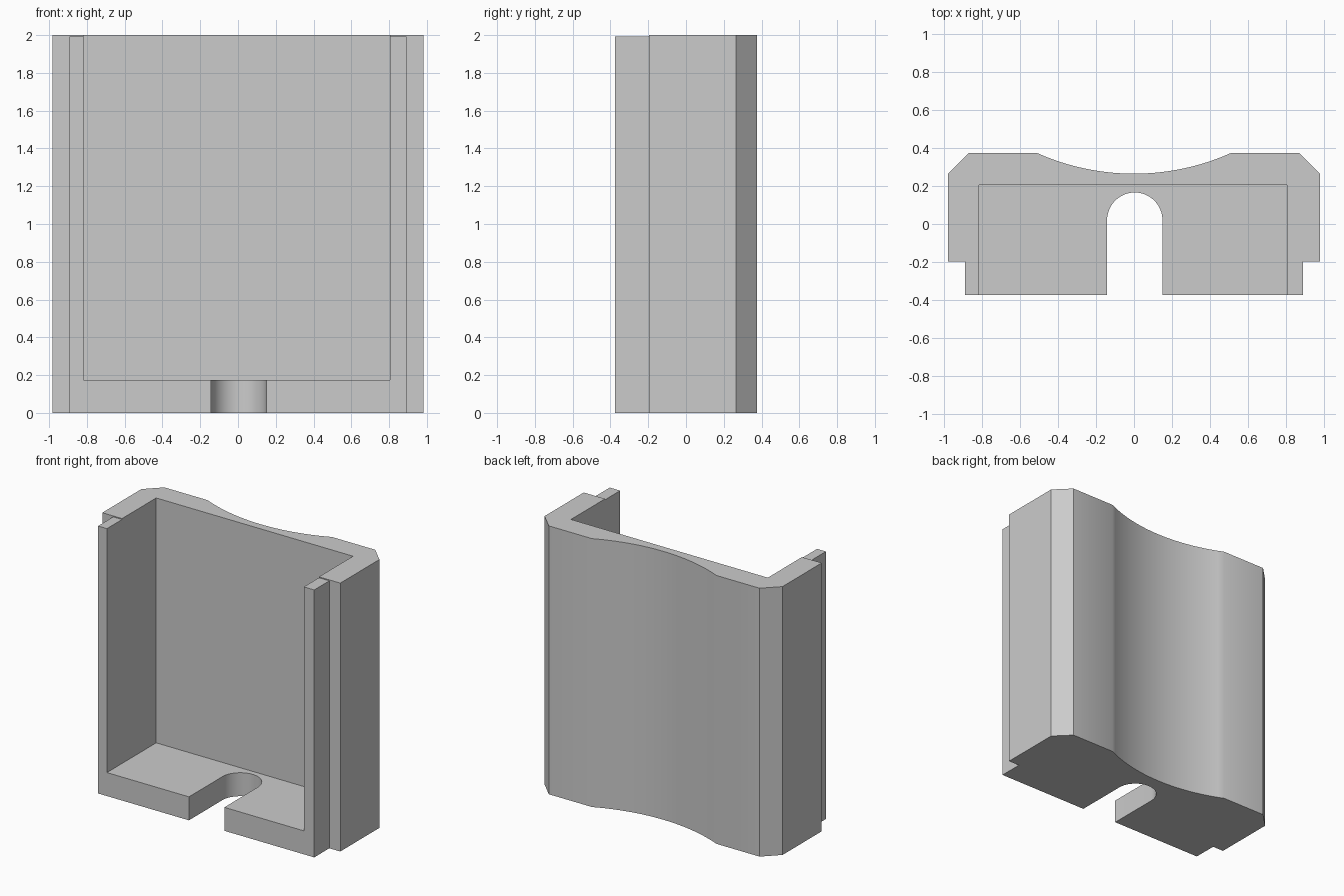
import bpy
import bmesh
from math import asin, cos, pi, radians, sin

default = bpy.data.objects.get("Cube")
if default:
    bpy.data.objects.remove(default, do_unlink=True)

grey = bpy.data.materials.new("plain grey")
grey.use_nodes = True
colour = (0.6, 0.6, 0.6, 1)
grey.diffuse_color = colour
grey.node_tree.nodes["Principled BSDF"].inputs["Base Color"].default_value = colour


def prism(name, outline, bottom, top):
    """Extrude a flat outline upwards into a closed solid."""
    bm = bmesh.new()
    face = bm.faces.new([bm.verts.new((x, y, bottom)) for x, y in outline])
    extruded = bmesh.ops.extrude_face_region(bm, geom=[face])["geom"]
    verts = [v for v in extruded if isinstance(v, bmesh.types.BMVert)]
    bmesh.ops.translate(bm, verts=verts, vec=(0, 0, top - bottom))
    bmesh.ops.recalc_face_normals(bm, faces=bm.faces)
    mesh = bpy.data.meshes.new(name)
    bm.to_mesh(mesh)
    bm.free()
    mesh.materials.append(grey)
    obj = bpy.data.objects.new(name, mesh)
    bpy.context.collection.objects.link(obj)
    return obj


def rectangle(x0, x1, y0, y1):
    return [(x0, y0), (x1, y0), (x1, y1), (x0, y1)]


def cut(target, cutter):
    cutter.hide_render = True
    mod = target.modifiers.new("cut", 'BOOLEAN')
    mod.operation = 'DIFFERENCE'
    mod.solver = 'EXACT'
    mod.object = cutter
    bpy.context.view_layer.objects.active = target
    bpy.ops.object.modifier_apply(modifier=mod.name)
    bpy.data.objects.remove(cutter, do_unlink=True)


# Body: stepped front rails, chamfered back corners, hollow curved back
front, step, back = -0.375, -0.197, 0.375
half_chord, sag = 0.513, 0.11
radius = (half_chord ** 2 + sag ** 2) / (2 * sag)
sweep = asin(half_chord / radius)
steps = 24
half = [(0.891, front), (0.891, step), (0.981, step), (0.981, 0.264), (0.869, back)]
arc = []
for i in range(steps + 1):
    a = sweep * (1 - 2 * i / steps)
    arc.append((radius * sin(a), back - sag + radius * (1 - cos(a))))
outline = half + arc + [(-x, y) for x, y in reversed(half)]
body = prism("holder_body", outline, 0, 2)

# Open pocket above the floor
cut(body, prism("pocket_cutter", rectangle(-0.818, 0.805, -1, 0.205), 0.175, 3))

# Rail tops sit slightly lower than the body
cut(body, prism("rail_top_cutter", rectangle(-2, 2, -1, step), 1.993, 3))

# Round-ended slot through the floor
slot_x, slot_y, slot_r = 0.004, 0.02, 0.146
slot = [(slot_x - slot_r, -1), (slot_x + slot_r, -1)]
for i in range(steps + 1):
    a = pi * i / steps
    slot.append((slot_x + slot_r * cos(a), slot_y + slot_r * sin(a)))
cut(body, prism("slot_cutter", slot, -1, 0.5))

# Smooth curves, crisp corners
bpy.ops.object.select_all(action='DESELECT')
body.select_set(True)
bpy.context.view_layer.objects.active = body
bpy.ops.object.shade_smooth_by_angle(angle=radians(30))
